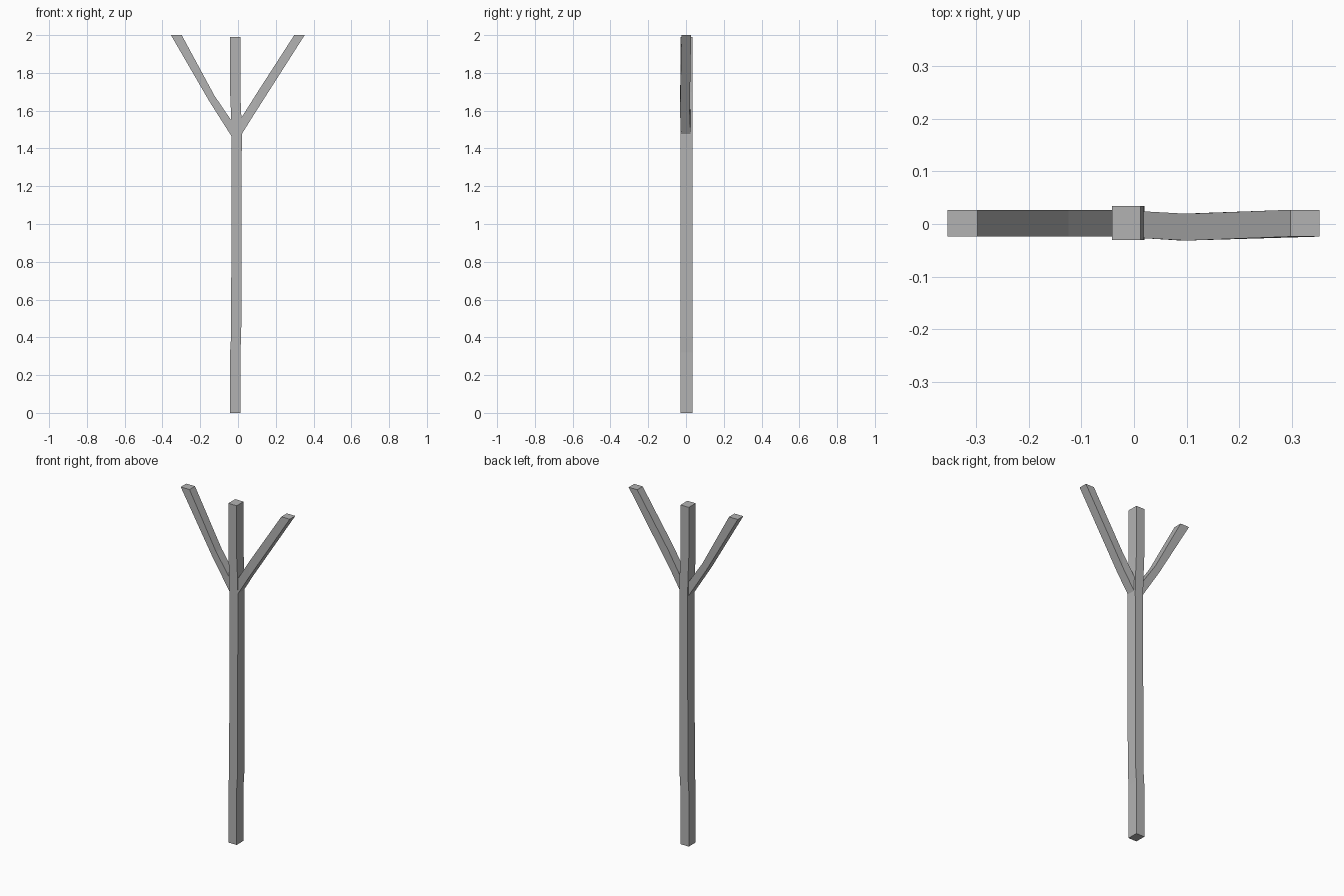
import bpy, bmesh

cube = bpy.data.objects.get("Cube")
if cube:
    bpy.data.objects.remove(cube, do_unlink=True)

# Single plain grey
grey = bpy.data.materials.new("plain_grey")
grey.use_nodes = True
COLOR = (0.45, 0.45, 0.45, 1)
grey.diffuse_color = COLOR
grey.node_tree.nodes["Principled BSDF"].inputs["Base Color"].default_value = COLOR


def loft(name, rings, cap_start=True):
    """Skin four-cornered rings into a flat-faced beam."""
    bm = bmesh.new()
    loops = [[bm.verts.new(p) for p in ring] for ring in rings]
    for a, b in zip(loops, loops[1:]):
        for i in range(4):
            j = (i + 1) % 4
            bm.faces.new((a[i], a[j], b[j], b[i]))
    if cap_start:
        bm.faces.new(loops[0][::-1])
    bm.faces.new(loops[-1])
    bmesh.ops.recalc_face_normals(bm, faces=bm.faces)
    mesh = bpy.data.meshes.new(name)
    bm.to_mesh(mesh)
    bm.free()
    mesh.materials.append(grey)
    obj = bpy.data.objects.new(name, mesh)
    bpy.context.collection.objects.link(obj)
    return obj


def level_ring(x, z, hx=0.027, y0=-0.03, y1=0.034):
    return [(x - hx, y0, z), (x + hx, y0, z), (x + hx, y1, z), (x - hx, y1, z)]


def branch_ring(upper, lower, y, hy=0.0255):
    """Ring from an upper and a lower (x, z) point, y is the middle."""
    (ux, uz), (lx, lz) = upper, lower
    return [(ux, y - hy, uz), (lx, y - hy, lz), (lx, y + hy, lz), (ux, y + hy, uz)]


# Slightly crooked trunk
trunk_path = [(-0.015, 0), (-0.015, 0.32), (-0.010, 0.4), (-0.008, 0.9),
              (-0.007, 1.47), (-0.009, 1.56), (-0.015, 1.7), (-0.015, 1.99)]
loft("trunk", [level_ring(x, z) for x, z in trunk_path])

# Left branch, bowed a little toward the front
loft("left_branch", [
    branch_ring((0.010, 1.55), (0.010, 1.46), -0.001),
    branch_ring((0.10, 1.693), (0.09, 1.588), -0.006),
    branch_ring((0.298, 2.0), (0.353, 2.0), 0.0015),
], cap_start=False)

# Right branch, kinked upward
loft("right_branch", [
    branch_ring((-0.030, 1.54), (-0.030, 1.458), 0.0015),
    branch_ring((-0.125, 1.68), (-0.152, 1.65), 0.0015),
    branch_ring((-0.298, 2.0), (-0.355, 2.0), 0.0015),
], cap_start=False)
